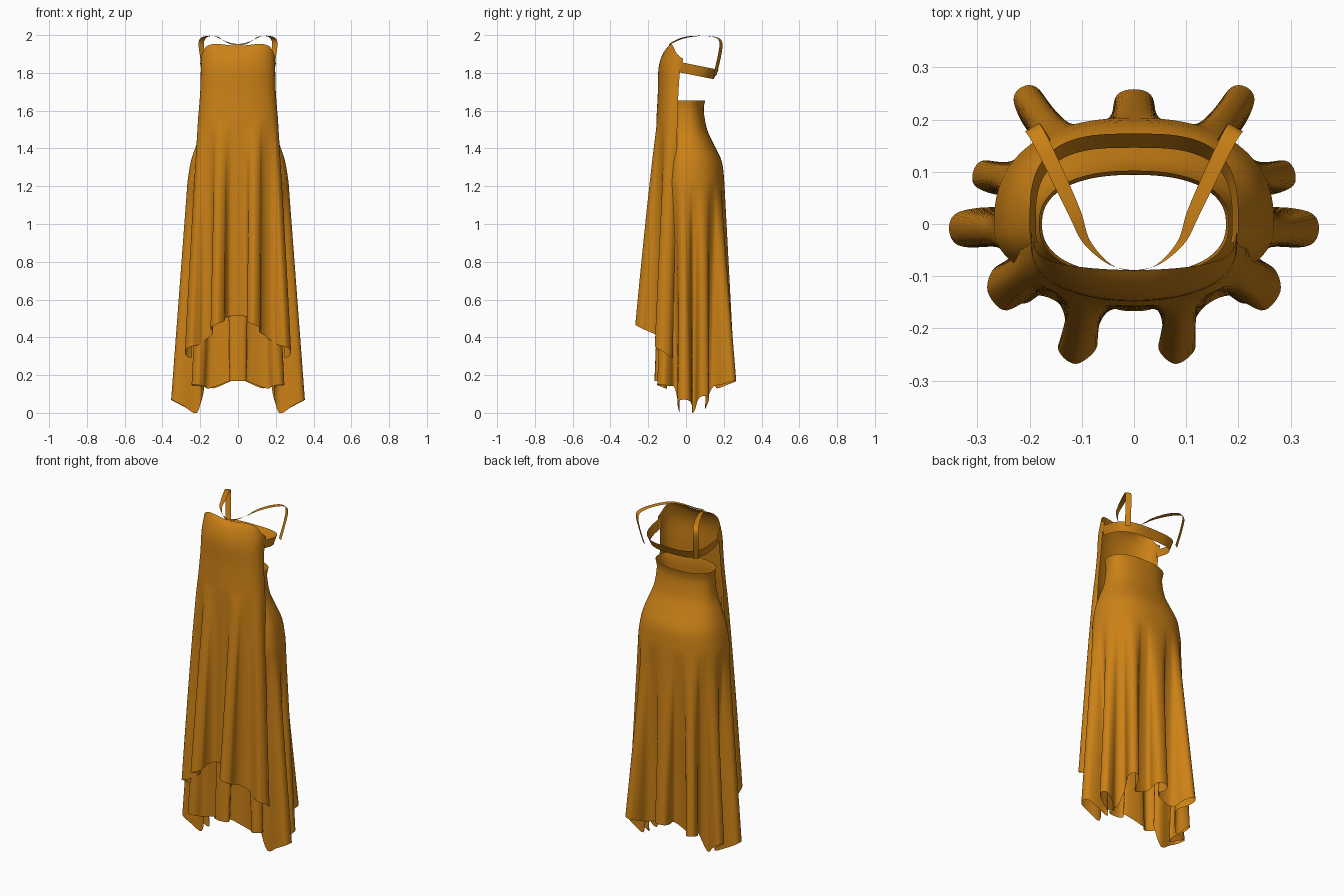
import bpy
from math import sin, cos, pi, atan2, radians
from mathutils import Vector

if "Cube" in bpy.data.objects:
    bpy.data.objects.remove(bpy.data.objects["Cube"])

mat = bpy.data.materials.new("ochre_cloth")
mat.diffuse_color = (0.6, 0.22, 0.008, 1)
mat.use_nodes = True
mat.node_tree.nodes["Principled BSDF"].inputs["Base Color"].default_value = mat.diffuse_color


def sheet(name, rows, closed=False):
    """Smooth cloth surface through a grid of points, rows running top to hem."""
    n = len(rows[0])
    verts = [tuple(p) for r in rows for p in r]
    faces = []
    for i in range(len(rows) - 1):
        for j in range(n if closed else n - 1):
            k = (j + 1) % n
            faces.append((i * n + j, (i + 1) * n + j, (i + 1) * n + k, i * n + k))
    me = bpy.data.meshes.new(name)
    me.from_pydata(verts, [], faces)
    me.materials.append(mat)
    me.shade_smooth()
    ob = bpy.data.objects.new(name, me)
    bpy.context.collection.objects.link(ob)
    return ob


def spline(pts, steps, closed=False):
    """Catmull-Rom curve through points of any dimension."""
    n = len(pts)
    get = (lambda i: pts[i % n]) if closed else (lambda i: pts[max(0, min(n - 1, i))])
    out = []
    for i in range(n if closed else n - 1):
        a, b, c, d = get(i - 1), get(i), get(i + 1), get(i + 2)
        for s in range(steps):
            t = s / steps
            out.append([0.5 * (2 * q + (r - p) * t + (2 * p - 5 * q + 4 * r - w) * t * t
                               + (3 * q - p - 3 * r + w) * t ** 3)
                        for p, q, r, w in zip(a, b, c, d)])
    if not closed:
        out.append(list(pts[-1]))
    return out


def spow(v, e):
    return (abs(v) ** e) * (1 if v >= 0 else -1)


def oval(a, rx, yf, yb, e=0.85):
    s = spow(sin(a), e)
    return rx * spow(cos(a), e), s * (yb if s > 0 else -yf)


# Skirt: fitted waist and hips, then ten hanging folds with a dipping side hem
# fold: tip x, tip y, base x, base y, half width, tip z, base z
half = [(0.235, -0.14, 0.17, -0.08, 0.036, 0.15, 0.13),
        (0.354, -0.012, 0.22, 0.0, 0.042, 0.07, 0.0),
        (0.308, 0.1, 0.22, 0.075, 0.034, 0.09, 0.02),
        (0.215, 0.262, 0.155, 0.15, 0.035, 0.17, 0.13)]
folds = ([(0, -0.167, 0, -0.12, 0.05, 0.17, 0.17)] + half
         + [(0, 0.258, 0, 0.16, 0.045, 0.185, 0.17)]
         + [(-f[0], f[1], -f[2]) + f[3:] for f in reversed(half)])
angles = []
for f in folds:
    a = atan2(f[1] / (0.2 if f[1] > 0 else 0.125), f[0] / 0.27)
    while angles and a < angles[-1]:
        a += 2 * pi
    angles.append(a)
hem = []
for i, f in enumerate(folds):
    tip, base = Vector(f[:2]), Vector(f[2:4])
    side = Vector((-(tip - base).y, (tip - base).x)).normalized() * f[4]
    before = (angles[i] - angles[i - 1]) % (2 * pi)
    after = (angles[(i + 1) % 10] - angles[i]) % (2 * pi)
    for off, depth, w in ((-0.4, 0, -0.8), (-0.25, 0.55, -0.9), (-0.1, 0.9, -0.7), (0, 1, 0),
                          (0.1, 0.9, 0.7), (0.25, 0.55, 0.9), (0.4, 0, 0.8)):
        p = base.lerp(tip, depth) + side * w
        a = angles[i] + off * (before if off < 0 else after)
        hem.append((p.x, p.y, f[6] + (f[5] - f[6]) * depth, cos(a), sin(a)))
hem = spline(hem, 4, True)
ang = [atan2(h[4], h[3]) for h in hem]

# z, half width, front y, back y
body = spline([(1.655, 0.182, -0.1, 0.102), (1.6, 0.176, -0.095, 0.094), (1.5, 0.19, -0.1, 0.112),
               (1.42, 0.22, -0.108, 0.148), (1.33, 0.25, -0.118, 0.19), (1.22, 0.268, -0.125, 0.203)], 4)
rows = [[(*oval(a, rx, yf, yb), z) for a in ang] for z, rx, yf, yb in body]
hip = rows[-1]
for k in range(1, 31):
    t = k / 30
    rows.append([Vector(p).lerp(Vector(h[:3]), t) for p, h in zip(hip, hem)])
sheet("skirt", rows, True)

# Front panel: strapless bodice that falls into a long open overlay
# half hem: x, y, z, position across the panel
edge = [(0, -0.165, 0.515, 0), (0.045, -0.165, 0.51, 0.1), (0.062, -0.2, 0.5, 0.16),
        (0.06, -0.24, 0.485, 0.22), (0.096, -0.268, 0.47, 0.29), (0.131, -0.24, 0.45, 0.36),
        (0.122, -0.195, 0.43, 0.42), (0.14, -0.155, 0.41, 0.49), (0.18, -0.137, 0.38, 0.57),
        (0.21, -0.15, 0.36, 0.65), (0.25, -0.165, 0.35, 0.74), (0.28, -0.13, 0.33, 0.84),
        (0.272, -0.09, 0.3, 0.93), (0.245, -0.07, 0.29, 1)]
panel_hem = spline([(-x, y, z, -u) for x, y, z, u in reversed(edge[1:])] + edge, 5)
for p in panel_hem:
    if 0.1 < abs(p[3]) < 0.5:
        p[0] -= 0.016 * sin((abs(p[3]) - 0.1) / 0.4 * pi)
# z, half width, front y, edge y, drop of the outer corners
bust = spline([(1.95, 0.19, -0.088, -0.04, 0.06), (1.91, 0.197, -0.12, -0.015, 0.035),
               (1.83, 0.197, -0.145, -0.03, 0.01), (1.7, 0.2, -0.149, -0.04, 0),
               (1.55, 0.212, -0.157, -0.045, 0)], 5)
rows = []
for z, w, yf, ye, drop in bust:
    rows.append([(w * sin(p[3] * pi / 2), ye + (yf - ye) * max(0, cos(p[3] * pi / 2)) ** 0.75,
                  z - drop * abs(p[3]) ** 4 - drop * 0.1 * cos(p[3] * pi * 2)) for p in panel_hem])
chest = rows[-1]
for k in range(1, 31):
    t = k / 30
    s = t ** 0.85
    rows.append([(p[0] + (h[0] - p[0]) * s, p[1] + (h[1] - p[1]) * s, p[2] + (h[2] - p[2]) * t)
                 for p, h in zip(chest, panel_hem)])
sheet("front_panel", rows)

# Band around the open back, leaning outward at its top edge
rows = []
for k in range(5):
    t = k / 4
    row = []
    for i in range(61):
        a = radians(-14 + 208 * i / 60)
        x, y = oval(a, 0.2 - 0.012 * t, -0.09, 0.173 - 0.027 * t, 0.65)
        row.append((x, y, 1.855 - 0.055 * t - 0.2 * (y + 0.02)))
    rows.append(row)
sheet("back_band", rows)

# Straps: from the centre neckline over each shoulder to the back band
# x, y, z, then half-width vector
path = spline([(0, -0.09, 1.948, 0, 0.001, 0.004), (0.045, -0.078, 1.957, 0.002, 0, 0.004),
               (0.09, -0.035, 1.978, 0.006, -0.003, 0.003), (0.113, 0.02, 1.992, 0.011, -0.005, 0.002),
               (0.15, 0.1, 1.996, 0.013, -0.006, 0), (0.182, 0.165, 1.985, 0.014, -0.006, 0),
               (0.195, 0.185, 1.955, 0.014, -0.008, 0), (0.187, 0.175, 1.88, 0.013, -0.009, 0),
               (0.172, 0.152, 1.785, 0.013, -0.009, 0)], 6)
for side, name in ((1, "right_strap"), (-1, "left_strap")):
    rows = [[(side * (p[0] + s * p[3]), p[1] + s * p[4], p[2] + s * p[5])
             for s in ((1, 0, -1) if side > 0 else (-1, 0, 1))] for p in path]
    sheet(name, rows)
